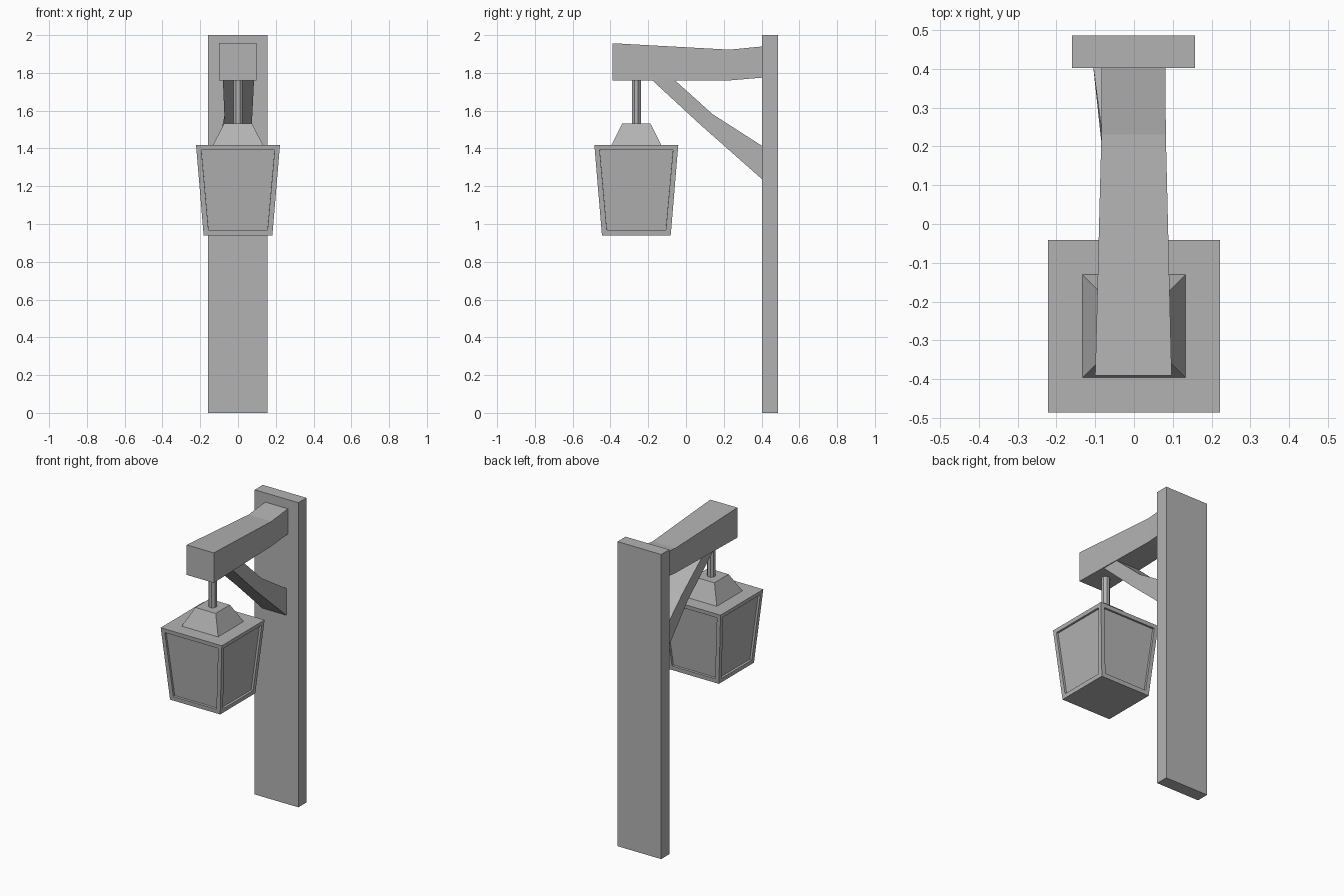
import bpy, bmesh
from math import pi
from mathutils import Matrix

cube = bpy.data.objects.get("Cube")
if cube:
    bpy.data.objects.remove(cube, do_unlink=True)

grey = bpy.data.materials.new("plain_grey")
grey.use_nodes = True
GREY = (0.45, 0.45, 0.45, 1)
grey.diffuse_color = GREY
grey.node_tree.nodes["Principled BSDF"].inputs["Base Color"].default_value = GREY


def finish(name, bm):
    """Turn a bmesh into a flat-shaded, grey object."""
    bmesh.ops.recalc_face_normals(bm, faces=bm.faces)
    mesh = bpy.data.meshes.new(name)
    bm.to_mesh(mesh)
    bm.free()
    mesh.materials.append(grey)
    obj = bpy.data.objects.new(name, mesh)
    bpy.context.collection.objects.link(obj)
    return obj


def loft(bm, rings):
    """Bridge four-cornered rings into a closed beam; return its side faces."""
    loops = [[bm.verts.new(p) for p in ring] for ring in rings]
    sides = []
    for a, b in zip(loops, loops[1:]):
        for i in range(4):
            j = (i + 1) % 4
            sides.append(bm.faces.new((a[i], a[j], b[j], b[i])))
    bm.faces.new(loops[0][::-1])
    bm.faces.new(loops[-1])
    return sides


def beam_ring(x0, x1, low, high):
    """Cross-section between a lower and an upper (y, z) point."""
    return [(x0, *low), (x1, *low), (x1, *high), (x0, *high)]


LAMP_Y = -0.263


def square(half, z):
    """Level square centred on the lamp axis."""
    return [(sx * half, LAMP_Y + sy * half, z)
            for sx, sy in ((-1, -1), (1, -1), (1, 1), (-1, 1))]


# Upright plank
bm = bmesh.new()
loft(bm, [beam_ring(-0.16, 0.157, (0.402, z), (0.486, z)) for z in (0, 2)])
finish("post", bm)

# Slightly bent arm
bm = bmesh.new()
loft(bm, [beam_ring(-0.1, 0.097, (-0.39, 1.76), (-0.39, 1.957)),
          beam_ring(-0.084, 0.082, (0.23, 1.76), (0.23, 1.923)),
          beam_ring(-0.084, 0.081, (0.405, 1.775), (0.405, 1.94))])
finish("arm", bm)

# Diagonal brace, flared towards the post
bm = bmesh.new()
loft(bm, [beam_ring(-0.08, 0.085, (-0.18, 1.762), (-0.06, 1.762)),
          beam_ring(-0.07, 0.073, (0.08, 1.522), (0.14, 1.582)),
          beam_ring(-0.105, 0.07, (0.405, 1.235), (0.405, 1.412))])
finish("brace", bm)

# Octagonal hanging rod
bm = bmesh.new()
bmesh.ops.create_cone(bm, cap_ends=True, segments=8, radius1=0.026, radius2=0.026,
                      depth=0.25,
                      matrix=Matrix.Translation((0, LAMP_Y, 1.645))
                      @ Matrix.Rotation(pi / 8, 4, "Z"))
finish("hanging_rod", bm)

# Tapered lantern with recessed side panels
bm = bmesh.new()
sides = loft(bm, [square(0.182, 0.94), square(0.222, 1.417)])
bmesh.ops.recalc_face_normals(bm, faces=bm.faces)
panels = bmesh.ops.inset_individual(bm, faces=sides, thickness=0.038)
bmesh.ops.inset_individual(bm, faces=sides, thickness=0.0005, depth=-0.014)
finish("lantern_body", bm)

# Sloped lantern cap
bm = bmesh.new()
loft(bm, [square(0.133, 1.416), square(0.074, 1.533)])
finish("lantern_cap", bm)
